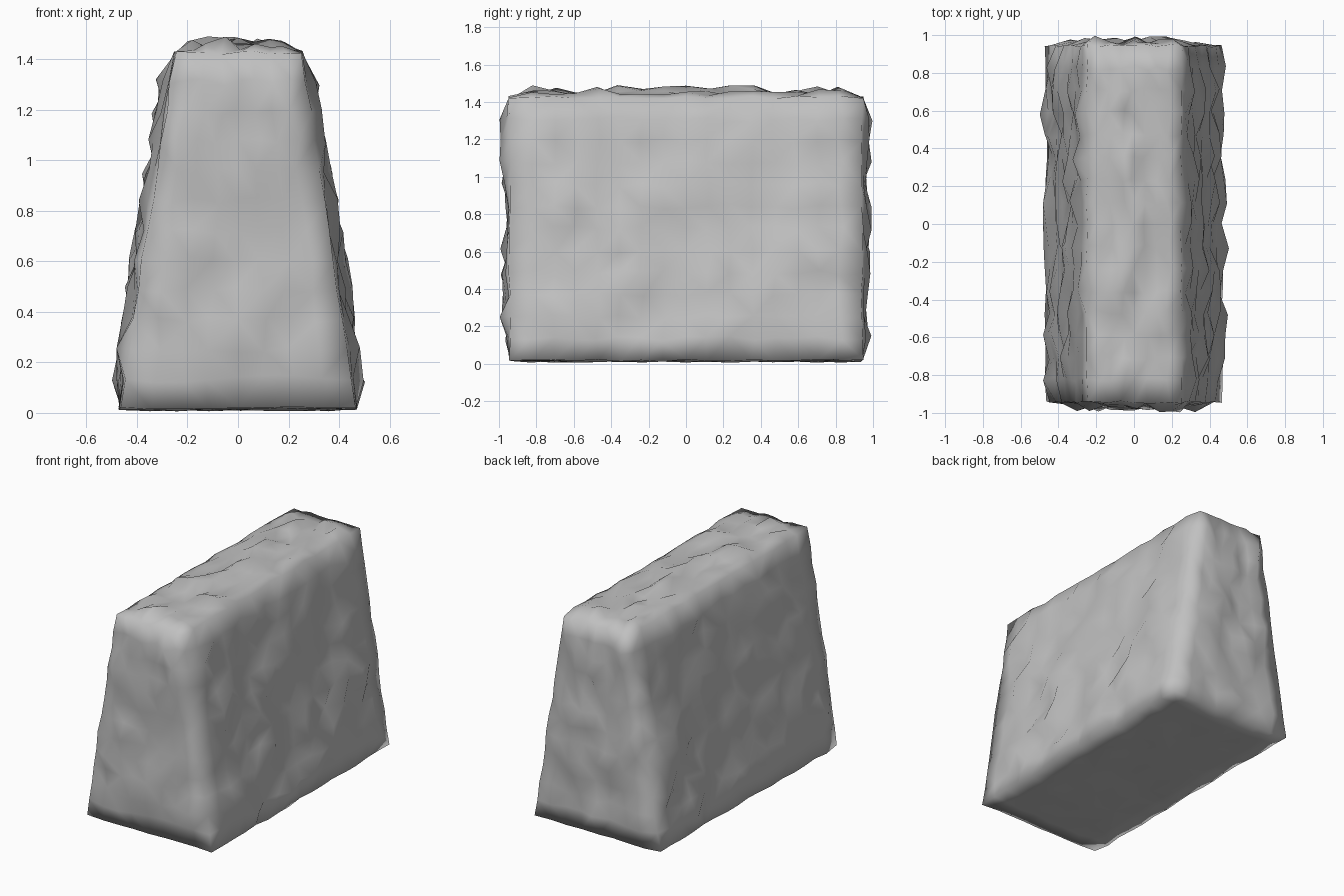
import bpy, bmesh, random
from mathutils import Vector

random.seed(5)
cube = bpy.data.objects.get("Cube")
if cube:
    bpy.data.objects.remove(cube, do_unlink=True)

HALF_Y, Z_LOW, Z_HIGH = 0.943, 0.018, 1.425
HALF_X_LOW, HALF_X_HIGH = 0.466, 0.25

stone = bpy.data.materials.new("grey stone")
stone.use_nodes = True
grey = (0.53, 0.53, 0.53, 1)
stone.diffuse_color = grey
stone.node_tree.nodes["Principled BSDF"].inputs["Base Color"].default_value = grey


def bump(height):
    """Outward push: mostly shallow, with a few tall chips."""
    return height * random.random() ** 2


# Gridded unit block
bm = bmesh.new()
bmesh.ops.create_cube(bm, size=2)
for axis, cells in enumerate((8, 16, 12)):
    normal = Vector((0, 0, 0))
    normal[axis] = 1
    for i in range(1, cells):
        bmesh.ops.bisect_plane(bm, geom=bm.verts[:] + bm.edges[:] + bm.faces[:],
                               plane_co=normal * (2 * i / cells - 1), plane_no=normal)

# Taper the block and push its face points out unevenly, with little change along the edges
for v in bm.verts:
    unit = v.co.copy()
    outer = [abs(c) > 0.999 for c in unit]
    t = (unit.z + 1) / 2
    half_x = HALF_X_LOW + (HALF_X_HIGH - HALF_X_LOW) * t
    v.co = Vector((unit.x * half_x, unit.y * HALF_Y, Z_LOW + (Z_HIGH - Z_LOW) * t))
    if sum(outer) == 1:
        axis = outer.index(True)
        if axis == 2:
            push = 0.008 + bump(0.057) if unit.z > 0 else bump(0.012)
        else:
            push = 0.004 + bump(0.056 if axis == 0 else 0.05)
        v.co[axis] += push * (1 if unit[axis] > 0 else -1)
        for k in range(3):
            if k != axis:
                v.co[k] += random.uniform(-0.015, 0.015)
    else:
        v.co += Vector([random.uniform(-0.007, 0.007) for _ in range(3)])

bmesh.ops.triangulate(bm, faces=bm.faces[:])
bmesh.ops.recalc_face_normals(bm, faces=bm.faces[:])
for f in bm.faces:
    f.smooth = True
mesh = bpy.data.meshes.new("stone_block")
bm.to_mesh(mesh)
bm.free()
mesh.materials.append(stone)
block = bpy.data.objects.new("stone_block", mesh)
bpy.context.collection.objects.link(block)
